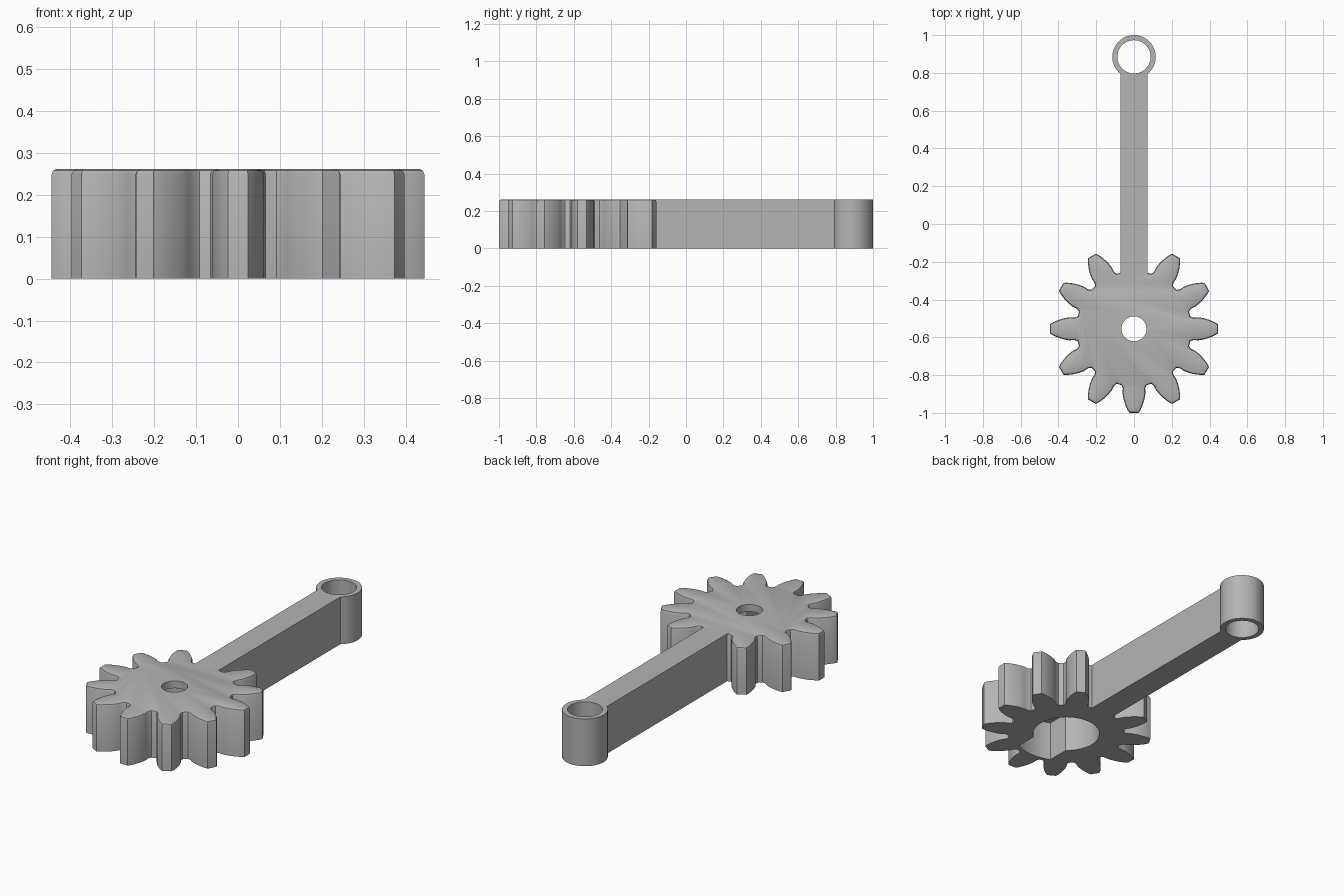
import bpy, bmesh, math
from math import sin, cos, pi

cube = bpy.data.objects.get("Cube")
if cube:
    bpy.data.objects.remove(cube, do_unlink=True)

HEIGHT = 0.262
GEAR_Y, RING_Y = -0.555, 0.885
TEETH = 12

grey = bpy.data.materials.new("grey_plastic")
grey.use_nodes = True
grey.diffuse_color = (0.46, 0.46, 0.46, 1)
grey.node_tree.nodes["Principled BSDF"].inputs["Base Color"].default_value = grey.diffuse_color


def prism(name, outline, y, z0, z1, rounding=0):
    """Extrude a counter-clockwise outline upward, optionally rounding its top rim."""
    bm = bmesh.new()
    base = bm.faces.new([bm.verts.new((px, py + y, z0)) for px, py in outline])
    new = bmesh.ops.extrude_face_region(bm, geom=[base])["geom"]
    bmesh.ops.translate(bm, vec=(0, 0, z1 - z0),
                        verts=[v for v in new if isinstance(v, bmesh.types.BMVert)])
    bmesh.ops.recalc_face_normals(bm, faces=bm.faces)
    if rounding:
        rim = [e for e in bm.edges if all(v.co.z > z1 - 1e-5 for v in e.verts)]
        bmesh.ops.bevel(bm, geom=rim, offset=rounding, segments=2,
                        profile=0.5, affect='EDGES')
    mesh = bpy.data.meshes.new(name)
    bm.to_mesh(mesh)
    bm.free()
    mesh.materials.append(grey)
    obj = bpy.data.objects.new(name, mesh)
    bpy.context.collection.objects.link(obj)
    return obj


def arc(radius, start, end, steps):
    return [(radius * cos(start + (end - start) * i / steps),
             radius * sin(start + (end - start) * i / steps)) for i in range(steps + 1)]


def circle(radius, steps=64):
    return arc(radius, 0, 2 * pi, steps)[:-1]


def combine(body, tool, operation):
    mod = body.modifiers.new(tool.name, 'BOOLEAN')
    mod.object, mod.operation, mod.solver = tool, operation, 'EXACT'
    bpy.context.view_layer.objects.active = body
    bpy.ops.object.modifier_apply(modifier=mod.name)
    bpy.data.objects.remove(tool, do_unlink=True)


# Gear outline: half a tooth as (radius, half width), mirrored and repeated
flank = [(0.298, 0.066), (0.315, 0.059), (0.34, 0.061), (0.37, 0.056),
         (0.40, 0.047), (0.43, 0.034), (0.445, 0.024)]
tooth = [(r, -w) for r, w in flank] + [(r, w) for r, w in reversed(flank)]
outline = []
for i in range(TEETH):
    a = 2 * pi * i / TEETH
    if i == TEETH // 4:
        outline += arc(0.305, a - 0.2, a + 0.2, 6)  # the arm replaces this tooth
    else:
        outline += [(r * cos(a) - t * sin(a), r * sin(a) + t * cos(a)) for r, t in tooth]
body = prism("gear_lever", outline, GEAR_Y, 0, HEIGHT, rounding=0.013)

# Straight arm and end ring
half = 0.071
arm = [(-half, -0.3), (half, -0.3), (half, 0.82), (-half, 0.82)]
combine(body, prism("arm", arm, 0, 0, HEIGHT), 'UNION')
combine(body, prism("end_ring", circle(0.115), RING_Y, 0, HEIGHT), 'UNION')

# Ring bore and axle hole
combine(body, prism("ring_bore", circle(0.088), RING_Y, -0.1, 0.4), 'DIFFERENCE')
combine(body, prism("axle_hole", circle(0.066), GEAR_Y, -0.1, 0.4), 'DIFFERENCE')

# Underside pocket: a round seat with a wide slot toward the front
slot = 0.11
inner, outer = math.asin(slot / 0.175), math.asin(slot / 0.283)
pocket = (arc(0.175, -pi / 2 + inner, 1.5 * pi - inner, 48)
          + arc(0.283, -pi / 2 - outer, -pi / 2 + outer, 12))
combine(body, prism("pocket", pocket, GEAR_Y, -0.1, 0.222), 'DIFFERENCE')

# Smooth the curved walls while keeping hard edges
bpy.ops.object.select_all(action='DESELECT')
body.select_set(True)
bpy.context.view_layer.objects.active = body
bpy.ops.object.shade_smooth_by_angle(angle=math.radians(28))
